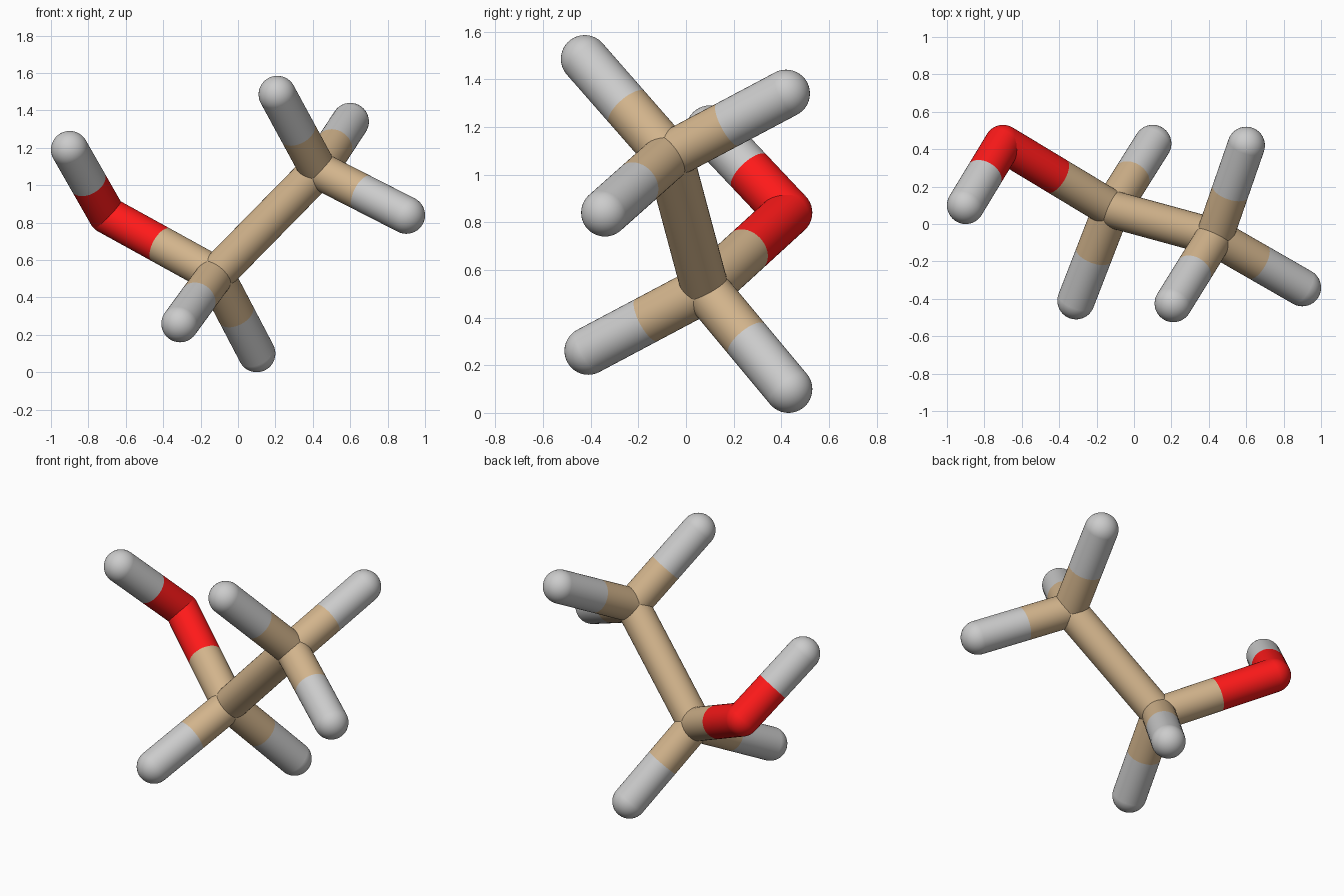
import bpy, math
from mathutils import Vector

if "Cube" in bpy.data.objects:
    bpy.data.objects.remove(bpy.data.objects["Cube"])

R = 0.1  # common stick and joint radius


def material(name, rgb):
    m = bpy.data.materials.new(name)
    m.diffuse_color = (*rgb, 1)
    m.use_nodes = True
    m.node_tree.nodes["Principled BSDF"].inputs["Base Color"].default_value = m.diffuse_color
    return m


MATS = {"carbon": material("tan", (0.645, 0.456, 0.262)),
        "oxygen": material("red", (1.0, 0.01, 0.01)),
        "hydrogen": None}

# atom name: (element, position)
ATOMS = {
    "lower_carbon": ("carbon", (-0.12, 0.08, 0.52)),
    "upper_carbon": ("carbon", (0.43, -0.07, 1.08)),
    "oxygen": ("oxygen", (-0.70, 0.43, 0.84)),
    "hydroxyl_hydrogen": ("hydrogen", (-0.90, 0.10, 1.19)),
    "lower_front_hydrogen": ("hydrogen", (-0.31, -0.41, 0.26)),
    "lower_back_hydrogen": ("hydrogen", (0.10, 0.43, 0.10)),
    "upper_front_hydrogen": ("hydrogen", (0.21, -0.425, 1.485)),
    "upper_right_hydrogen": ("hydrogen", (0.90, -0.34, 0.84)),
    "upper_back_hydrogen": ("hydrogen", (0.60, 0.42, 1.34)),
}

BONDS = [("lower_carbon", "upper_carbon"), ("lower_carbon", "oxygen"),
         ("oxygen", "hydroxyl_hydrogen"),
         ("lower_carbon", "lower_front_hydrogen"),
         ("lower_carbon", "lower_back_hydrogen"),
         ("upper_carbon", "upper_front_hydrogen"),
         ("upper_carbon", "upper_right_hydrogen"),
         ("upper_carbon", "upper_back_hydrogen")]


def finish(name, element):
    ob = bpy.context.object
    ob.name = name
    if MATS[element]:
        ob.data.materials.append(MATS[element])
    bpy.ops.object.shade_smooth_by_angle(angle=math.radians(40))


def half_stick(name, element, a, b):
    d = b - a
    bpy.ops.mesh.primitive_cylinder_add(
        vertices=40, radius=R, depth=d.length, end_fill_type='NOTHING',
        location=(a + b) / 2, rotation=d.to_track_quat('Z', 'Y').to_euler())
    finish(name, element)


# round joints and tips
for name, (element, pos) in ATOMS.items():
    bpy.ops.mesh.primitive_uv_sphere_add(segments=40, ring_count=20,
                                         radius=R, location=pos)
    finish(name + "_joint", element)

# each bond is two half sticks, coloured by the atom they belong to
for first, second in BONDS:
    (e1, p1), (e2, p2) = ATOMS[first], ATOMS[second]
    a, b = Vector(p1), Vector(p2)
    mid = (a + b) / 2
    half_stick(f"{first}_stick_to_{second}", e1, a, mid)
    half_stick(f"{second}_stick_to_{first}", e2, b, mid)
